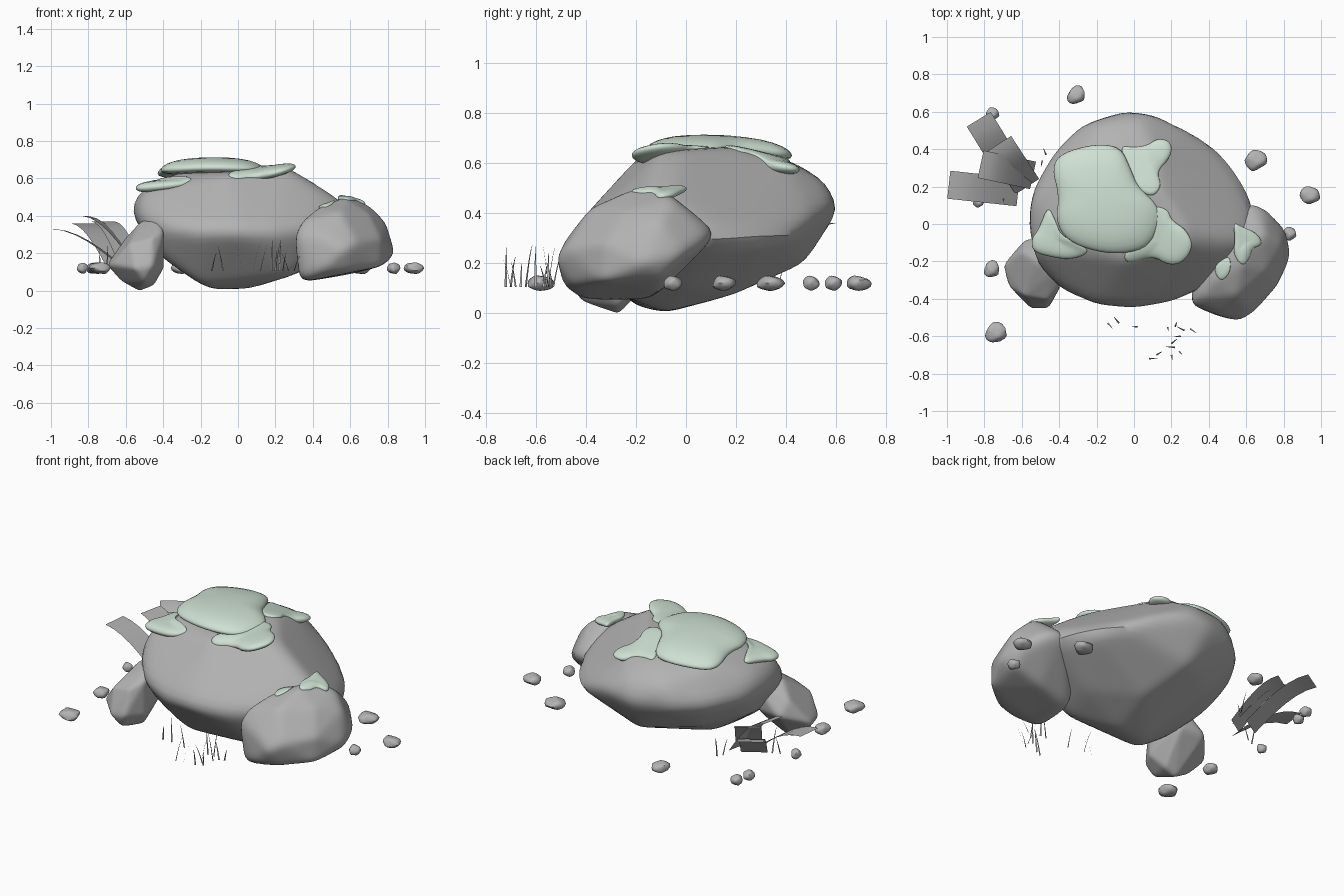
import bpy, bmesh, math, random
from mathutils import Vector
from mathutils.bvhtree import BVHTree

if "Cube" in bpy.data.objects:
    bpy.data.objects.remove(bpy.data.objects["Cube"])

random.seed(4)


def material(name, rgb):
    m = bpy.data.materials.new(name)
    m.diffuse_color = (*rgb, 1)
    m.use_nodes = True
    m.node_tree.nodes["Principled BSDF"].inputs["Base Color"].default_value = m.diffuse_color
    return m


GREY = material("stone_grey", (0.45, 0.45, 0.45))
GREEN = material("moss_green", (0.62, 0.75, 0.65))


def finish(name, bm, mat, angle=40):
    mesh = bpy.data.meshes.new(name)
    bm.to_mesh(mesh)
    bm.free()
    ob = bpy.data.objects.new(name, mesh)
    bpy.context.collection.objects.link(ob)
    mesh.materials.append(mat)
    bpy.ops.object.select_all(action='DESELECT')
    ob.select_set(True)
    bpy.context.view_layer.objects.active = ob
    bpy.ops.object.shade_smooth_by_angle(angle=math.radians(angle))
    return ob


def rock(name, points, subdiv=5, smooth=3, grow=1.012):
    """Wrap a fine sphere onto the convex hull of a few points, then wear its edges."""
    hull = bmesh.new()
    for p in points:
        hull.verts.new(p)
    bmesh.ops.convex_hull(hull, input=hull.verts[:])
    tree = BVHTree.FromBMesh(hull)
    hull.free()
    centre = sum((Vector(p) for p in points), Vector()) / len(points)
    bm = bmesh.new()
    bmesh.ops.create_icosphere(bm, subdivisions=subdiv, radius=1)
    for v in bm.verts:
        hit = tree.ray_cast(centre, v.co.normalized())[0]
        v.co = hit if hit else centre
    for _ in range(smooth):
        bmesh.ops.smooth_vert(bm, verts=bm.verts[:], factor=0.5,
                              use_axis_x=True, use_axis_y=True, use_axis_z=True)
    for v in bm.verts:
        v.co = centre + (v.co - centre) * grow
    tree = BVHTree.FromBMesh(bm)
    finish(name, bm, GREY)
    return tree


# Main boulder: crown, widest belt and underside, with one broad slanted facet
crown = [(-.36, -.04, .615), (-.05, -.19, .62), (.28, -.02, .65), (.26, -.1, .645),
         (.14, .18, .66), (-.15, .15, .665), (-.37, .25, .6), (-.1, .42, .605),
         (.1, .4, .6), (-.5, -.15, .53), (-.54, .1, .52), (-.2, .53, .53),
         (.03, .55, .53), (.5, -.08, .52), (.46, -.16, .5)]
belt = [(-.57, 0, .42), (-.54, .2, .4), (-.43, .4, .4), (-.29, .53, .4), (-.05, .61, .41),
        (.12, .59, .43), (.3, .5, .38), (.44, .42, .31), (.56, .3, .29),
        (.62, .2, .29), (.67, .08, .3), (.68, -.02, .36), (.61, -.1, .44),
        (.6, -.17, .38), (.4, -.34, .34), (.2, -.43, .32), (0, -.465, .32),
        (-.2, -.45, .32), (-.4, -.36, .35), (-.53, -.2, .38)]
under = [(.55, -.1, .28), (.28, -.25, .08), (-.4, -.22, .17),
         (-.2, -.2, .03), (-.13, -.08, .005), (.05, -.08, .01), (.1, .2, .08),
         (0, .47, .2), (-.3, .3, .22), (-.46, .05, .24), (.35, 0, .11)]
main = rock("main_boulder", crown + belt + under)

# Right and left side boulders
side = rock("right_boulder", [
    (.30, -.43, .3), (.33, -.42, .045), (.45, -.49, .11), (.47, -.49, .28),
    (.57, -.52, .22), (.63, -.48, .26), (.6, -.45, .11), (.76, -.33, .28),
    (.76, -.33, .13), (.84, -.17, .2), (.81, -.02, .23), (.7, .1, .3), (.62, .13, .32),
    (.79, -.11, .37), (.7, -.06, .46), (.59, -.11, .51), (.58, -.22, .49),
    (.42, -.3, .44), (.55, -.38, .42), (.34, -.4, .37), (.7, -.25, .41),
    (.35, -.15, .05), (.6, -.1, .09), (.4, 0, .3), (.78, -.1, .14)], smooth=5)
rock("left_boulder", [
    (-.7, -.22, .14), (-.67, -.33, .14), (-.55, -.45, .12), (-.46, -.45, .13),
    (-.4, -.34, .12), (-.4, -.34, .32), (-.43, -.25, .39), (-.52, -.2, .37),
    (-.46, -.4, .28), (-.58, -.38, .25), (-.6, -.15, .28), (-.58, -.08, .2),
    (-.53, -.27, 0), (-.45, -.27, .03), (-.62, -.27, .05), (-.42, -.1, .2),
    (-.5, -.42, .05), (-.4, -.1, .36)], grow=1.025)


def moss(name, tree, outline, z0, tilt, up, down, sag=0):
    """Puffy pad with a rounded outline, lying on a tilted plane over the rock."""
    pts = [Vector(p) for p in outline]
    for _ in range(2):  # round the corners
        pts = [q for a, b in zip(pts, pts[1:] + pts[:1])
               for q in (a.lerp(b, .25), a.lerp(b, .75))]
    n = len(pts)
    c = sum(pts, Vector((0, 0))) / n

    def vert(bm, p, lift):
        d = p - c
        z = z0 + tilt[0] * d.x + tilt[1] * d.y - sag * d.length_squared + lift
        hit = tree.ray_cast(Vector((p.x, p.y, 2)), Vector((0, 0, -1)))[0]
        if hit and lift > 0:  # never sink the top below the stone
            z = max(z, hit.z + .004 + .3 * lift)
        return bm.verts.new((p.x, p.y, z))

    bm = bmesh.new()
    levels = [(s, up * (1 - s ** 4) ** .5) for s in (.2, .4, .6, .75, .87, .95, .99)]
    levels += [(s, -down * (1 - s ** 4) ** .5) for s in (1, .98, .9, .75, .5)]
    rings = [[vert(bm, c.lerp(p, s), lift) for p in pts] for s, lift in levels]
    top, low = vert(bm, c, up), vert(bm, c, -down)
    for i in range(n):
        j = (i + 1) % n
        bm.faces.new((top, rings[0][i], rings[0][j]))
        bm.faces.new((low, rings[-1][j], rings[-1][i]))
        for a, b in zip(rings, rings[1:]):
            bm.faces.new((a[i], b[i], b[j], a[j]))
    bmesh.ops.smooth_vert(bm, verts=bm.verts[:], factor=0.5,
                          use_axis_x=False, use_axis_y=False, use_axis_z=True)
    bmesh.ops.recalc_face_normals(bm, faces=bm.faces[:])
    finish(name, bm, GREEN, 60)


# Moss pads
moss("moss_top", main, [
    (-.44, .3), (-.39, .38), (-.2, .43), (-.07, .41), (-.02, .3), (.02, .2), (.13, .1),
    (.14, 0), (.08, -.12), (-.05, -.16), (-.2, -.15), (-.36, -.09), (-.42, .02),
    (-.4, .15)], .668, (.02, -.04), .044, .04, .3)
moss("moss_front", main, [
    (.1, .1), (.18, .08), (.2, .02), (.28, -.03), (.32, -.12), (.26, -.21), (.18, -.22),
    (.1, -.17), (-.04, -.22), (-.06, -.15), (.06, -.08), (.1, 0)],
    .63, (.22, .1), .028, .03)
moss("moss_back", main, [
    (-.08, .42), (0, .41), (.07, .42), (.13, .46), (.2, .44), (.2, .36), (.12, .28),
    (.15, .2), (.1, .14), (.02, .18), (-.03, .3)], .592, (0, -.15), .026, .028)
moss("moss_left", main, [
    (-.55, -.08), (-.51, -.03), (-.46, .1), (-.42, .02), (-.39, -.06), (-.3, -.1),
    (-.23, -.15), (-.33, -.19), (-.43, -.18), (-.54, -.15)],
    .563, (.1, .06), .028, .03)
moss("moss_right", side, [
    (.53, .01), (.57, -.01), (.66, -.05), (.69, -.11), (.63, -.13), (.62, -.18),
    (.58, -.23), (.53, -.16), (.54, -.08)], .482, (-.2, .05), .02, .022)
moss("moss_right_small", side, [
    (.5, -.17), (.42, -.23), (.46, -.31), (.51, -.27), (.52, -.2)],
    .452, (.2, .1), .018, .022)

# Pebbles scattered around the boulders
for i, (x, y, r) in enumerate([
        (-.31, .69, .062), (-.76, .59, .042), (.65, .34, .074), (.94, .15, .06),
        (.83, -.05, .046), (-.76, -.24, .054), (-.74, -.58, .07), (-.83, .12, .035),
        (-.78, .5, .04)]):
    pts = []
    for k in range(11):
        a, t = k * 2.4 + random.uniform(-.3, .3), (k + .5) / 5.5 - 1
        w = r * math.sqrt(1 - t * t) * random.uniform(.9, 1.15)
        pts.append((x + w * math.cos(a), y + w * math.sin(a), .12 + .036 * t))
    rock(f"pebble_{i + 1}", pts, 3, 1)


def blade(name, base, tip, width, taper, bend=.5):
    """Curved flat strip that leans from base to tip."""
    b, t = Vector(base), Vector(tip)
    d = t - b
    across = Vector((-d.y, d.x, 0)).normalized() * width / 2
    bm, prev, steps = bmesh.new(), None, 6
    for k in range(steps + 1):
        s = k / steps
        rise = (1 - bend) * s + bend * math.sin(s * math.pi / 2)
        p = Vector((b.x + d.x * s, b.y + d.y * s, b.z + d.z * rise))
        w = across * (1 - taper * s)
        row = bm.verts.new(p - w), bm.verts.new(p + w)
        if prev:
            bm.faces.new((prev[0], prev[1], row[1], row[0]))
        prev = row
    finish(name, bm, GREY)


# Broad leaves on the left
for i, (base, tip) in enumerate([
        ((-.62, .17, .13), (-.99, .21, .33)), ((-.64, .25, .13), (-.83, .56, .36)),
        ((-.57, .2, .13), (-.72, .43, .37)), ((-.54, .26, .14), (-.82, .32, .4))]):
    blade(f"broad_leaf_{i + 1}", base, tip, .15, 0, .9)

# Thin grass in front and beside the leaves
tufts = [(-.14, -.53), (-.08, -.53), (.08, -.72), (.12, -.7), (.2, -.7), (.22, -.66),
         (.2, -.64), (.25, -.6), (.18, -.55), (.22, -.55), (.27, -.57), (.24, -.68),
         (.02, -.55), (.3, -.56), (-.47, .37), (-.49, .34), (-.74, .14), (-.7, .16)]
for i, (x, y) in enumerate(tufts):
    a = random.uniform(0, math.tau)
    r = random.uniform(.02, .05)
    tip = (x + r * math.cos(a), y + r * math.sin(a), random.uniform(.19, .28))
    blade(f"grass_{i + 1}", (x, y, .105), tip, .01, .85)
